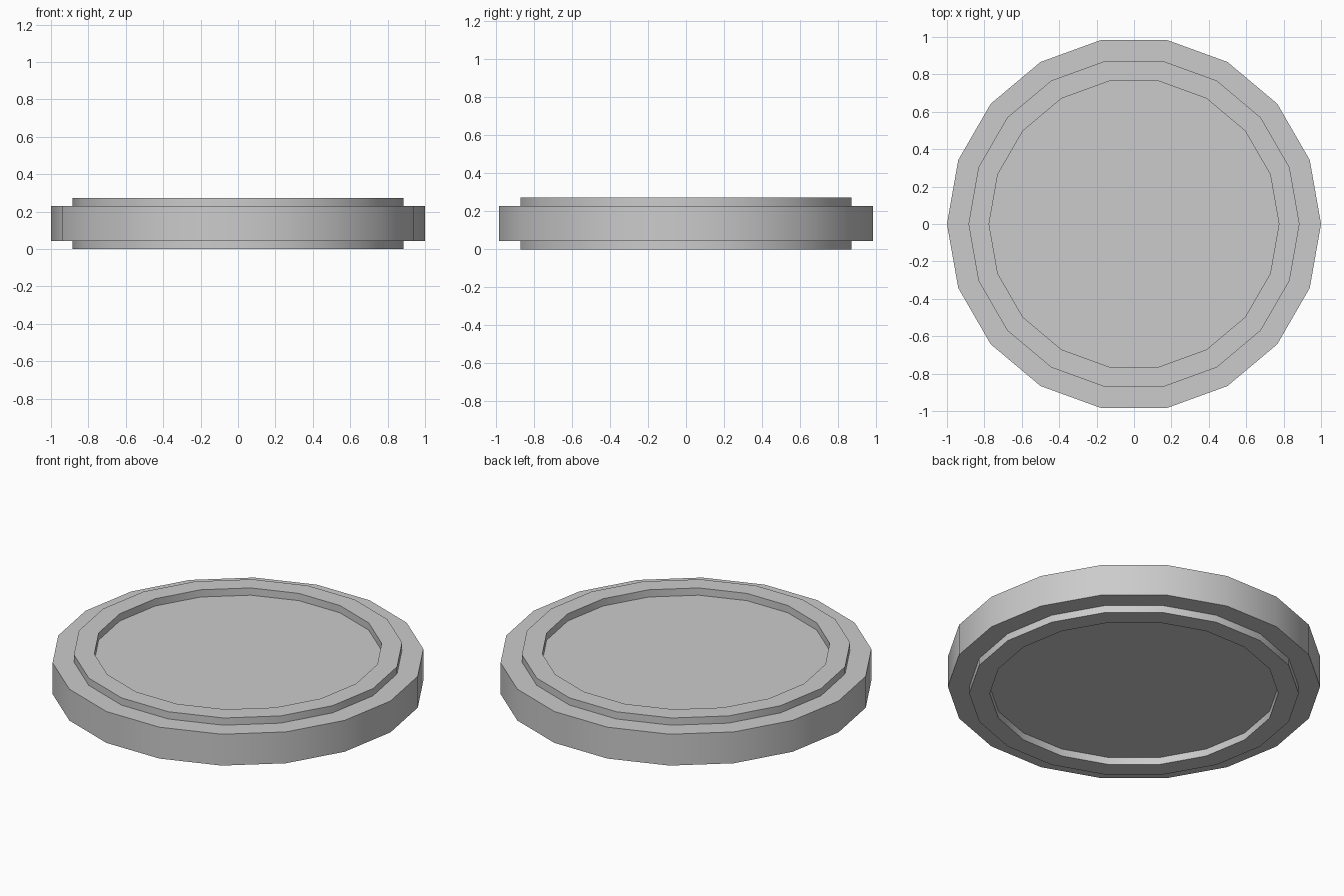
import bpy, bmesh, math

if "Cube" in bpy.data.objects:
    bpy.data.objects.remove(bpy.data.objects["Cube"])

SIDES = 18
# Half-section from bottom centre to top centre: (radius, height)
PROFILE = [(0.775, 0.043), (0.775, 0.0), (0.885, 0.0), (0.885, 0.043),
           (1.0, 0.043), (1.0, 0.229), (0.885, 0.229), (0.885, 0.272),
           (0.775, 0.272), (0.775, 0.229)]


def lathe(name, profile, sides):
    bm = bmesh.new()
    rings = []
    for r, z in profile:
        rings.append([bm.verts.new((r * math.cos(2 * math.pi * i / sides),
                                    r * math.sin(2 * math.pi * i / sides), z))
                      for i in range(sides)])
    for a, b in zip(rings, rings[1:]):
        for i in range(sides):
            j = (i + 1) % sides
            bm.faces.new((a[i], a[j], b[j], b[i]))
    # Recessed floors close both ends
    bm.faces.new(rings[0][::-1])
    bm.faces.new(rings[-1])
    bmesh.ops.recalc_face_normals(bm, faces=bm.faces[:])
    mesh = bpy.data.meshes.new(name)
    bm.to_mesh(mesh)
    bm.free()
    obj = bpy.data.objects.new(name, mesh)
    bpy.context.collection.objects.link(obj)
    return obj


# Disc with a raised ring on each face
disc = lathe("rimmed_disc", PROFILE, SIDES)
bpy.context.view_layer.objects.active = disc
disc.select_set(True)
bpy.ops.object.shade_smooth_by_angle(angle=math.radians(30))
